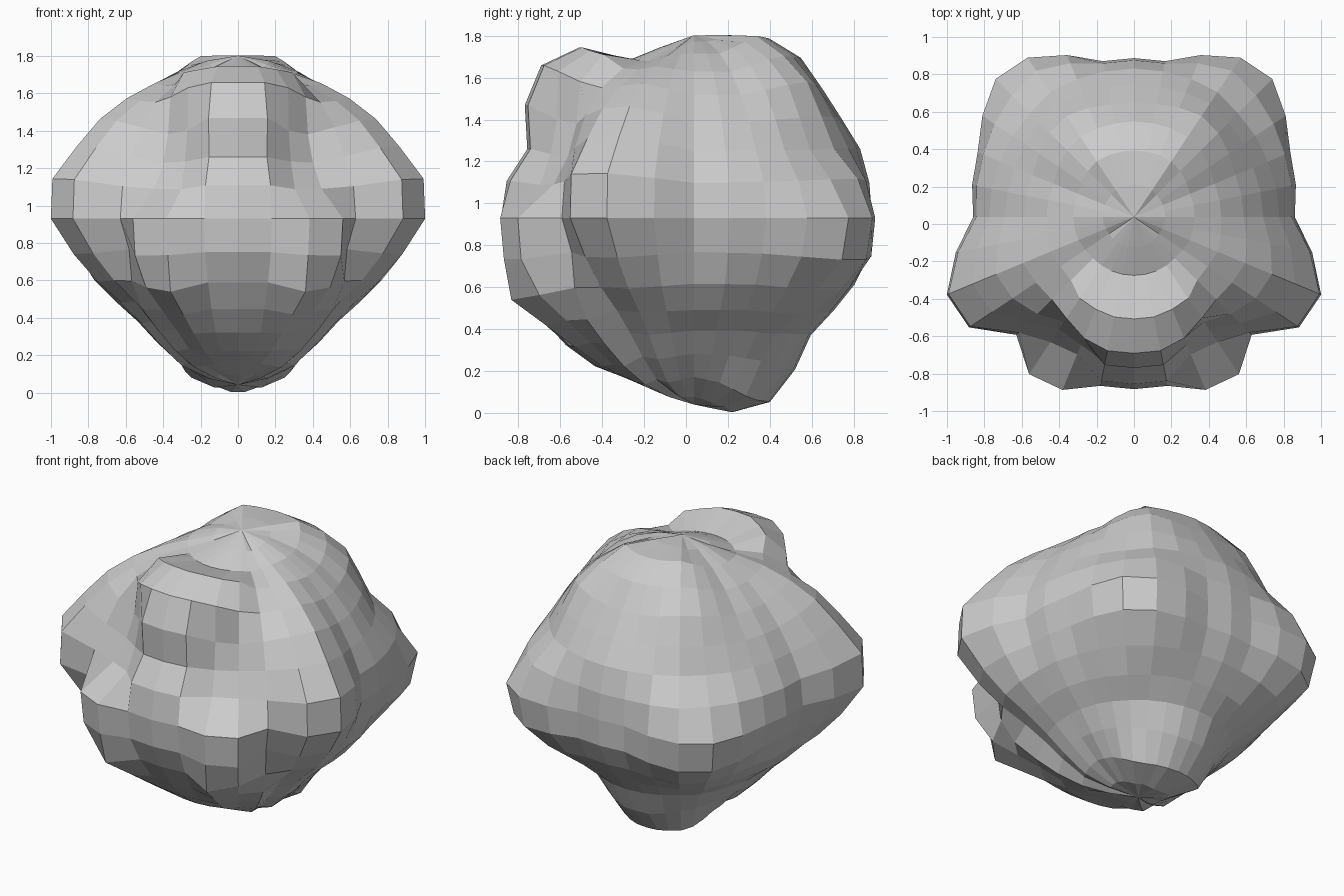
import bpy, bmesh
from math import sin, cos, pi

if "Cube" in bpy.data.objects:
    bpy.data.objects.remove(bpy.data.objects["Cube"])

SEG, RINGS = 32, 16
CENTRE_Y, CENTRE_Z = 0.037, 0.93
TOP_R, BOTTOM_R = 0.872, 0.89

# Radius profiles from top to bottom, one per key direction
front = [83, 81.5, 98, 103, 97, 86, 91, 92, 92, 89, 87, 86, 85, 83, 85]
front_bulge = [83, 81.5, 96, 99, 85, 80, 81, 100, 100, 102, 92, 87, 85, 84, 85]
bulge_edge = [83, 81.5, 94, 92, 81, 78, 82, 101, 101, 96, 88, 84, 84, 85, 85]
valley = [83, 81, 86, 88, 88, 87, 89, 89, 84, 87, 87, 85, 85, 86, 87]
cheek = [84, 84, 87, 91, 96, 101, 109.5, 108.3, 97, 88, 81, 79, 81, 85, 87]
side = [86, 85, 84, 83, 83, 84, 86, 86, 83, 82, 79, 76, 78, 82, 87]
side_back = [86, 85, 84, 83, 83, 84, 89, 90.5, 87, 83, 79, 76, 79, 85, 89]
back_corner = [87, 91, 91, 90, 86, 85, 94, 104.5, 102, 90, 83, 78, 82, 92, 92]
back_ridge = [89, 94, 93, 92, 88, 87, 96, 102.5, 101, 91, 82, 78, 84, 94, 92]
back = [89, 93, 92, 87, 85, 86, 85.5, 85, 86, 83, 80, 79, 87, 95, 94.5]

# Meridian number (0 = front, 16 = back) for each profile
keys = [(0, front), (1, front), (2, front_bulge), (3, bulge_edge), (4, valley),
        (5, [r * 0.98 for r in cheek]), (6, cheek), (8, side), (10, side_back),
        (12, back_corner), (13, back_ridge), (15, back), (16, back)]


def radius(seg, ring):
    s = min(seg, SEG - seg)          # mirror left and right
    for (a, pa), (b, pb) in zip(keys, keys[1:]):
        if a <= s <= b:
            t = (s - a) / (b - a)
            return (pa[ring] * (1 - t) + pb[ring] * t) / 100


# Lumpy rock: a sphere grid pushed in and out
bm = bmesh.new()
top = bm.verts.new((0, CENTRE_Y, CENTRE_Z + TOP_R))
bottom = bm.verts.new((0, CENTRE_Y, CENTRE_Z - BOTTOM_R))
rows = []
for i in range(RINGS - 1):
    p = pi * (i + 1) / RINGS
    row = []
    for j in range(SEG):
        a, r = 2 * pi * j / SEG, radius(j, i)
        row.append(bm.verts.new((r * sin(p) * sin(a),
                                 CENTRE_Y - r * sin(p) * cos(a),
                                 CENTRE_Z + r * cos(p))))
    rows.append(row)
for j in range(SEG):
    k = (j + 1) % SEG
    bm.faces.new((top, rows[0][j], rows[0][k]))
    bm.faces.new((bottom, rows[-1][k], rows[-1][j]))
    for u, v in zip(rows, rows[1:]):
        bm.faces.new((u[j], v[j], v[k], u[k]))
bmesh.ops.recalc_face_normals(bm, faces=bm.faces)

mesh = bpy.data.meshes.new("lumpy_rock")
bm.to_mesh(mesh)
bm.free()
rock = bpy.data.objects.new("lumpy_rock", mesh)
bpy.context.collection.objects.link(rock)
